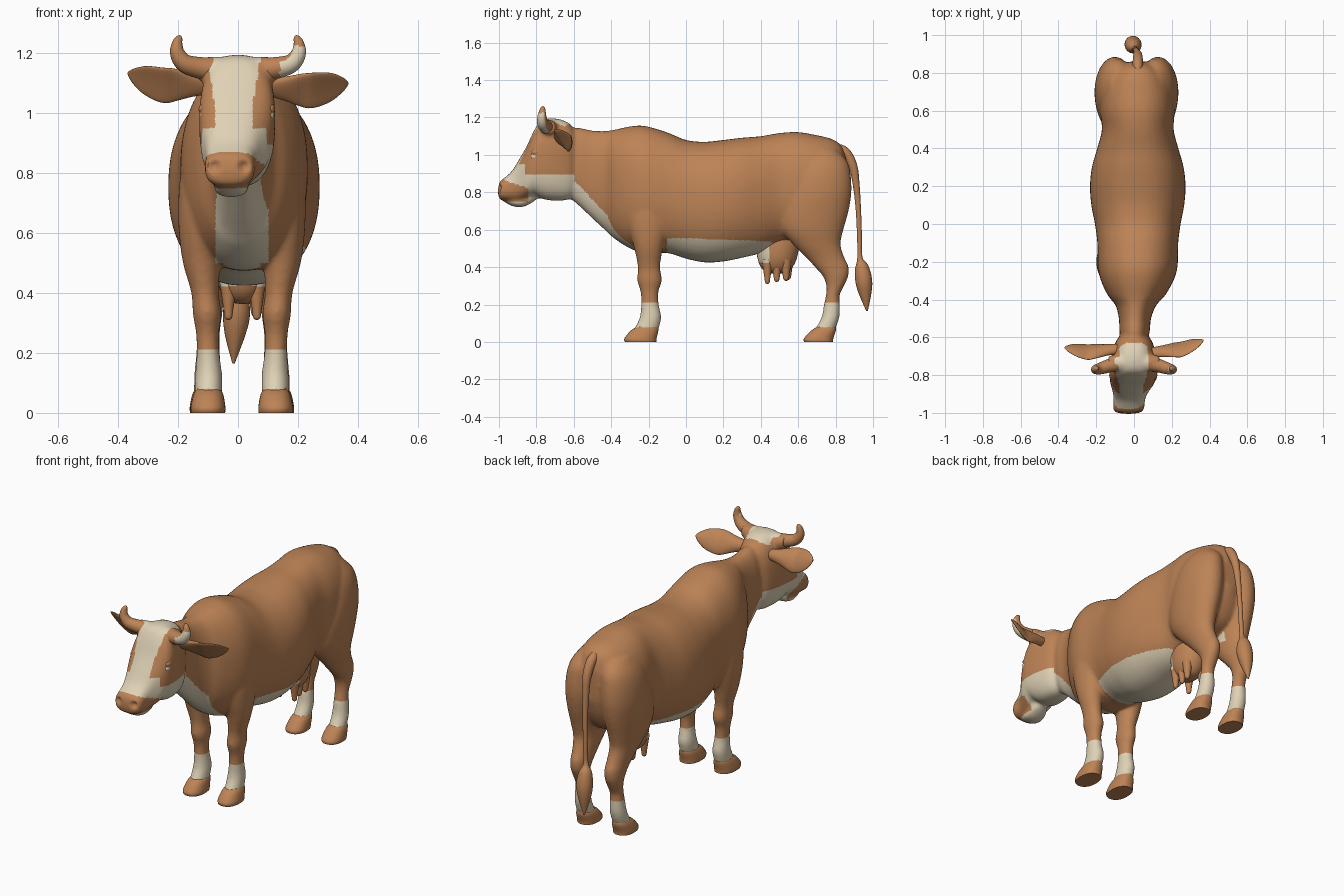
import bpy, bmesh, math
from mathutils import Vector

def material(name, rgb):
    m = bpy.data.materials.new(name)
    m.diffuse_color = (*rgb, 1)
    return m

BROWN = material("brown_hide", (0.505, 0.226, 0.092))
CREAM = material("cream_hide", (0.74, 0.64, 0.465))
X, Y, Z = Vector((1, 0, 0)), Vector((0, 1, 0)), Vector((0, 0, 1))
CX = 0.013          # the trunk and legs sit slightly off centre

def resample(rings, steps):
    """Catmull-Rom interpolation through the ring values."""
    out, n = [], len(rings)
    for i in range(n - 1):
        p = [rings[max(0, min(n - 1, i + k))] for k in (-1, 0, 1, 2)]
        for s in range(steps):
            t = s / steps
            out.append([0.5 * (2*b + (c - a)*t + (2*a - 5*b + 4*c - d)*t*t
                               + (3*b - a - 3*c + d)*t**3) for a, b, c, d in zip(*p)])
    return out + [list(rings[-1])]

def loft(bm, rings, ref, axis=None, power=2.0, segs=32, steps=5, cup=0.0):
    """Skin rings (x, y, z, half_u, half_v); rings follow the path unless axis is fixed."""
    rs = resample(rings, steps)
    pts = [Vector(r[:3]) for r in rs]
    loops = []
    for i, r in enumerate(rs):
        t = axis or (pts[min(i + 1, len(pts) - 1)] - pts[max(i - 1, 0)]).normalized()
        u = t.cross(ref).normalized()
        v = u.cross(t)
        a, b = max(r[3], 0.002), max(r[4], 0.002)
        loop = []
        for k in range(segs):
            ang = 2 * math.pi * k / segs
            c, s = math.cos(ang), math.sin(ang)
            cu = math.copysign(abs(c) ** (2 / power), c)
            sv = math.copysign(abs(s) ** (2 / power), s)
            loop.append(bm.verts.new(pts[i] + u * (a * cu + cup * b * sv * sv) + v * b * sv))
        loops.append(loop)
    for l0, l1 in zip(loops, loops[1:]):
        for k in range(segs):
            j = (k + 1) % segs
            bm.faces.new((l0[k], l0[j], l1[j], l1[k]))
    bm.faces.new(loops[0][::-1])
    bm.faces.new(loops[-1])

def finish(name, bm, rule=None, voxel=0, edit=None):
    """Turn the bmesh into an object, optionally fused by voxels, and colour its faces."""
    bmesh.ops.recalc_face_normals(bm, faces=bm.faces)
    me = bpy.data.meshes.new(name)
    bm.to_mesh(me)
    bm.free()
    ob = bpy.data.objects.new(name, me)
    bpy.context.collection.objects.link(ob)
    if voxel:
        m = ob.modifiers.new("fuse", 'REMESH')
        m.mode, m.voxel_size = 'VOXEL', voxel
        m = ob.modifiers.new("soften", 'SMOOTH')
        m.factor, m.iterations = 0.5, 12
        dg = bpy.context.evaluated_depsgraph_get()
        me = bpy.data.meshes.new_from_object(ob.evaluated_get(dg))
        ob.modifiers.clear()
        ob.data = me
    if edit:
        for v in me.vertices:
            edit(v)
    me.materials.clear()
    me.materials.append(BROWN)
    me.materials.append(CREAM)
    for p in me.polygons:
        p.material_index = 1 if rule and rule(p.center, p.normal) else 0
    bpy.ops.object.select_all(action='DESELECT')
    ob.select_set(True)
    bpy.context.view_layer.objects.active = ob
    bpy.ops.object.shade_smooth_by_angle(angle=math.radians(50))
    return ob

def slices(table):
    """(y, top, bottom, half width, x) -> rings across the y axis."""
    return [(x, y, (t + b) / 2, w, (t - b) / 2) for y, t, b, w, x in table]

def leg_rings(table, side):
    """(z, y, x offset, half y, half x) -> rings across the z axis."""
    return [(CX + side * x, y, z, rx, ry) for z, y, x, ry, rx in table]

# Body: trunk with neck, head, chin, poll ridge and four legs fused into one skin
body = bmesh.new()
loft(body, slices([
    (-.66, 1.13, .80, .05, 0), (-.58, 1.145, .735, .078, .003), (-.5, 1.13, .66, .085, .005),
    (-.43, 1.128, .595, .108, .01), (-.38, 1.135, .55, .15, .013), (-.30, 1.152, .50, .192, .017),
    (-.22, 1.155, .475, .211, .02), (-.1, 1.12, .475, .214, .02), (0, 1.08, .445, .227, .02),
    (.1, 1.07, .425, .246, .02), (.2, 1.08, .43, .253, .02), (.3, 1.092, .45, .243, .02),
    (.4, 1.10, .475, .215, .02), (.5, 1.117, .52, .190, .02), (.6, 1.122, .54, .198, .018),
    (.7, 1.105, .56, .193, .018), (.78, 1.085, .6, .16, .018), (.83, 1.05, .68, .11, .018),
    (.86, .98, .78, .04, .018)]), Z, Y, 2.25, 48)
loft(body, slices([
    (-.57, 1.08, .82, .05, 0), (-.62, 1.165, .765, .095, 0), (-.70, 1.195, .755, .118, 0),
    (-.77, 1.185, .765, .126, -.002), (-.81, 1.135, .785, .125, -.004), (-.85, 1.05, .77, .114, -.01),
    (-.89, .98, .755, .094, -.018), (-.93, .915, .752, .083, -.025), (-.97, .878, .755, .083, -.028),
    (-.995, .858, .762, .072, -.03), (-1.005, .82, .79, .03, -.03)]), Z, Y, 2.7, 40)
loft(body, [(-.025, -.97, .758, .03, .01), (-.025, -.93, .75, .052, .024), (-.022, -.88, .748, .057, .028),
            (-.015, -.83, .765, .05, .025), (-.01, -.79, .78, .02, .01)], Z, Y)
loft(body, [(s * x, -.735, z, r, r) for s, x, z, r in (
    (-1, .135, 1.148, .036), (-1, .09, 1.143, .046), (1, 0, 1.138, .05),
    (1, .09, 1.143, .046), (1, .135, 1.148, .036))], Z, X)
FRONT = [(.88, -.2, .10, .07, .05), (.8, -.2, .122, .11, .08), (.7, -.2, .132, .12, .08),
         (.6, -.2, .138, .105, .072), (.5, -.2, .135, .077, .062), (.4, -.198, .123, .06, .046),
         (.33, -.195, .116, .067, .048), (.27, -.195, .115, .049, .039), (.2, -.193, .113, .048, .038),
         (.13, -.19, .111, .058, .045), (.06, -.215, .112, .066, .045), (.04, -.22, .112, .06, .04)]
HIND = [(1.03, .72, .09, .08, .05), (.97, .72, .10, .14, .085), (.9, .712, .11, .168, .10),
        (.8, .70, .115, .185, .107), (.7, .68, .118, .19, .10), (.6, .675, .12, .167, .087),
        (.52, .70, .118, .127, .07), (.45, .745, .113, .103, .057), (.4, .78, .111, .091, .052),
        (.35, .80, .111, .068, .048), (.3, .798, .111, .048, .042), (.25, .785, .112, .037, .038),
        (.2, .78, .113, .043, .04), (.13, .772, .114, .048, .045), (.06, .74, .116, .055, .045),
        (.04, .735, .116, .05, .04)]
for side in (-1, 1):
    loft(body, leg_rings(FRONT, side), Y, Z)
    loft(body, leg_rings(HIND, side), Y, Z)

def body_cream(p, n):
    x, y, z = p
    dx = abs(x - CX)
    if z < .21 and (y < 0 or y > .6):                       # socks
        return z > .08
    if y < -.60 and z > .7:                                 # head
        if y < -.845 and .75 < z < .872 - (y + .99) * .35:  # muzzle
            return False
        if z < .895 or (y < -.86 and z < .95):              # jaw and lower face
            return True
        half = .062 + max(0, z - 1.02) * .17 + max(0, .95 - z) * .6
        return abs(x + .014) < half and y < -.63 and n.z - n.y > .2   # blaze
    if y < -.1:                                             # throat and chest
        limit = .088 if z > .5 else .06
        return z < .76 - (y + .5) * 1.05 and dx < limit
    if y < .46:                                             # belly
        return z < .555 - max(0, y) * .04
    return x < CX and .58 < y < .74 and .52 < z < .64 and n.x > .6   # inner thigh

def dent_nostrils(v):
    for x in (-.078, .02):
        d = (v.co - Vector((x, -.995, .822))).length
        if d < .024:
            v.co.y += .022 * (1 - d / .024)

finish("cow_body", body, body_cream, 0.009, dent_nostrils)

# Hooves
for end, toe in (("front", [(.08, -.207, .112, .058, .04), (.06, -.222, .112, .074, .05),
                            (.02, -.243, .113, .086, .058), (0, -.243, .113, .084, .057)]),
                 ("hind", [(.08, .75, .116, .05, .04), (.06, .735, .116, .066, .05),
                           (.02, .71, .117, .078, .057), (0, .708, .117, .077, .056)])):
    for side, label in ((-1, "left"), (1, "right")):
        bm = bmesh.new()
        loft(bm, leg_rings(toe, side), Y, Z, 2.3)
        finish(f"{end}_{label}_hoof", bm)

# Ears: slightly cupped leaves
EAR_UP = Vector((0, -.55, .83))
for name, root, mid, tip in (("left_ear", (-.09, -.66, 1.095), (-.25, -.67, 1.10), (-.368, -.655, 1.135)),
                             ("right_ear", (.09, -.68, 1.09), (.25, -.655, 1.082), (.368, -.615, 1.10))):
    a, b, c = map(Vector, (root, mid, tip))
    rings = [(*a, .024, .03), (*a.lerp(b, .4), .022, .045), (*a.lerp(b, .75), .017, .064),
             (*b, .014, .07), (*b.lerp(c, .5), .011, .056), (*b.lerp(c, .85), .007, .027), (*c, .003, .004)]
    bm = bmesh.new()
    front = 1 if (b - a).normalized().cross(EAR_UP).y < 0 else -1
    loft(bm, rings, EAR_UP, cup=.15 * front)
    finish(name, bm)

# Horns: the right one has a cream patch
HORN = [(.07, -.735, 1.145, .042, .042), (.13, -.75, 1.152, .036, .036), (.178, -.765, 1.167, .031, .031),
        (.202, -.77, 1.20, .025, .025), (.203, -.768, 1.232, .018, .018), (.196, -.765, 1.252, .011, .011),
        (.193, -.764, 1.26, .003, .003)]
for side, name in ((-1, "left_horn"), (1, "right_horn")):
    bm = bmesh.new()
    loft(bm, [(side * r[0], *r[1:]) for r in HORN], Y)
    rule = lambda p, n: p.x > .14 and p.z < 1.225 and n.y < .5 and n.z < .5
    finish(name, bm, rule if side > 0 else None)

# Eyes: a cream glint low in each brown lid
for side, label in ((-1, "left"), (1, "right")):
    for part, y, z, r in (("eye", -.808, .992, .02), ("eyelid", -.80, 1.014, .024)):
        bm = bmesh.new()
        bmesh.ops.create_uvsphere(bm, u_segments=20, v_segments=12, radius=r)
        bmesh.ops.scale(bm, vec=(.6, 1.1, .8), verts=bm.verts)
        bmesh.ops.translate(bm, vec=(-.004 + side * .113, y, z), verts=bm.verts)
        finish(f"{label}_{part}", bm, (lambda p, n: True) if part == "eye" else None)

# Udder with four teats
bm = bmesh.new()
loft(bm, [(.015, .50, .64, .07, .12), (.015, .49, .54, .088, .118), (.015, .488, .46, .088, .108),
          (.015, .485, .405, .072, .088), (.015, .485, .372, .045, .055), (.015, .485, .364, .01, .01)], Y, Z)
for dx, y, low in ((-.045, .435, .31), (.05, .435, .31), (-.045, .545, .33), (.05, .535, .325), (.045, .485, .32)):
    loft(bm, [(CX + dx, y, .44, .03, .03), (CX + dx, y, .385, .022, .022), (CX + dx, y, .345, .016, .016),
              (CX + dx, y, low + .008, .012, .012), (CX + dx, y, low, .003, .003)], Y, Z, segs=16)
finish("udder", bm, lambda p, n: p.y < .455 and p.z > .42)

# Tail with tuft
bm = bmesh.new()
loft(bm, [(.02, .79, 1.045, .02, .02), (.02, .85, 1.015, .027, .027), (.02, .892, .94, .024, .024),
          (.015, .91, .84, .018, .018), (.01, .922, .7, .014, .014), (.005, .928, .55, .013, .013),
          (0, .93, .45, .014, .014), (-.004, .94, .4, .036, .036), (-.005, .95, .33, .045, .045),
          (-.01, .958, .26, .034, .034), (-.015, .968, .165, .004, .004)], X, segs=24)
finish("tail", bm)
